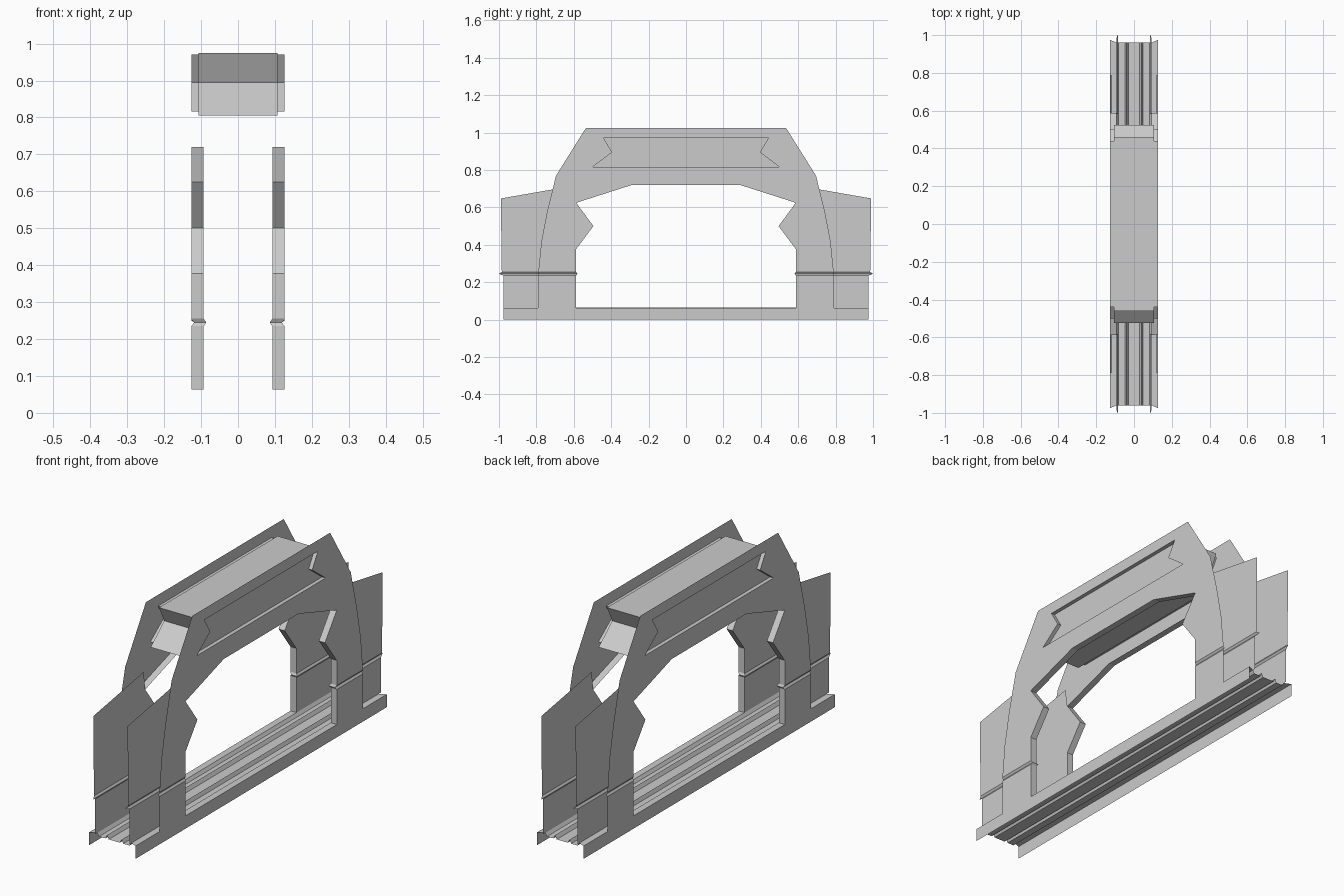
import bpy, bmesh

if "Cube" in bpy.data.objects:
    bpy.data.objects.remove(bpy.data.objects["Cube"])

XO, XI, XB = 0.126, 0.093, 0.107   # outer skin, inner skin, beam side


def mirrored(half):
    """Close a half outline (y >= 0) by mirroring it over y = 0."""
    return half + [(-y, z) for y, z in reversed(half)]


def add_loop(bm, pts, x):
    vs = [bm.verts.new((x, y, z)) for y, z in pts]
    return [bm.edges.new((vs[i], vs[(i + 1) % len(vs)])) for i in range(len(vs))]


def add_rim(bm, pts, x0, x1, closed=True):
    n = len(pts)
    a = [bm.verts.new((x0, y, z)) for y, z in pts]
    b = [bm.verts.new((x1, y, z)) for y, z in pts]
    for i in range(n if closed else n - 1):
        j = (i + 1) % n
        bm.faces.new((a[i], a[j], b[j], b[i]))


def crimp(bm):
    """Press the V-shaped crease into the legs."""
    for z in (0.235, 0.245, 0.255):
        bmesh.ops.bisect_plane(bm, geom=bm.verts[:] + bm.edges[:] + bm.faces[:],
                               plane_co=(0, 0, z), plane_no=(0, 0, 1))
    for v in bm.verts:
        if abs(v.co.z - 0.245) < 0.001:
            v.co.x -= 0.007
            if abs(v.co.y) < 0.6:
                v.co.y *= 0.99


def finish(bm, name, mirror=""):
    bmesh.ops.remove_doubles(bm, verts=bm.verts, dist=0.0003)
    bmesh.ops.dissolve_limit(bm, angle_limit=0.01, verts=bm.verts, edges=bm.edges)
    me = bpy.data.meshes.new(name)
    bm.to_mesh(me)
    bm.free()
    ob = bpy.data.objects.new(name, me)
    bpy.context.collection.objects.link(ob)
    if mirror:
        m = ob.modifiers.new("Mirror", 'MIRROR')
        m.use_axis = ("X" in mirror, "Y" in mirror, False)
        m.use_mirror_merge = False
    return ob


# Arch side panel: outline, leg opening and beam recess
outline = mirrored([(0.975, 0), (0.975, 0.063), (0.79, 0.063), (0.79, 0.25),
                    (0.773, 0.42), (0.742, 0.58), (0.695, 0.77), (0.535, 1.025)])
jamb = [(0.587, 0.063), (0.587, 0.378), (0.495, 0.5), (0.587, 0.625), (0.29, 0.72)]
opening = mirrored(jamb)
recess = mirrored([(0.5, 0.816), (0.395, 0.895), (0.44, 0.97)])
bm = bmesh.new()
edges = []
for pts in (outline, opening, recess):
    edges += add_loop(bm, pts, XO)
bmesh.ops.triangle_fill(bm, edges=edges, use_beauty=True, use_dissolve=False)
for f in bm.faces:
    f.normal_update()
    if f.normal.x < 0:
        f.normal_flip()
add_rim(bm, opening, XO, XI)
add_rim(bm, recess, XO, XB)
crimp(bm)
finish(bm, "arch_panel", "X")

# Leg wings set back behind the arch panel
bm = bmesh.new()
wing = [(0.96, 0.063), (0.975, 0.235), (1.0, 0.245), (0.985, 0.255), (0.99, 0.648)]
wing = [(0.975, 0.063)] + wing[1:] + [(0.6, 0.716)] + jamb[3::-1]
bmesh.ops.triangle_fill(bm, edges=add_loop(bm, wing, XI), use_beauty=True)
for f in bm.faces:
    f.normal_update()
    if f.normal.x < 0:
        f.normal_flip()
crimp(bm)
finish(bm, "leg_wing", "XY")

# Ledge between the base strip and the wings
bm = bmesh.new()
bm.faces.new([bm.verts.new(c) for c in ((XI, 0.587, 0.063), (XO, 0.587, 0.063),
                                        (XO, 0.975, 0.063), (XI, 0.96, 0.063))])
finish(bm, "base_ledge", "XY")

# Ridged floor sheet
half = [(0.018, 0.048), (0.03, 0.048), (0.04, 0.066), (0.048, 0.048),
        (0.083, 0.048), (XI, 0.063)]
prof = [(-x, z) for x, z in reversed(half)] + half
bm = bmesh.new()
a = [bm.verts.new((x, -0.96, z)) for x, z in prof]
b = [bm.verts.new((x, 0.96, z)) for x, z in prof]
for i in range(len(prof) - 1):
    bm.faces.new((a[i], a[i + 1], b[i + 1], b[i]))
finish(bm, "floor")

# Top beam with notched ends
beam = mirrored([(0.525, 0.805), (0.42, 0.895), (0.46, 0.975)])
bm = bmesh.new()
add_rim(bm, beam, -XB, XB)
for x in (-XB, XB):
    bmesh.ops.triangle_fill(bm, edges=add_loop(bm, beam, x), use_beauty=True)
bmesh.ops.remove_doubles(bm, verts=bm.verts, dist=0.0003)
bmesh.ops.recalc_face_normals(bm, faces=bm.faces)
finish(bm, "top_beam")
